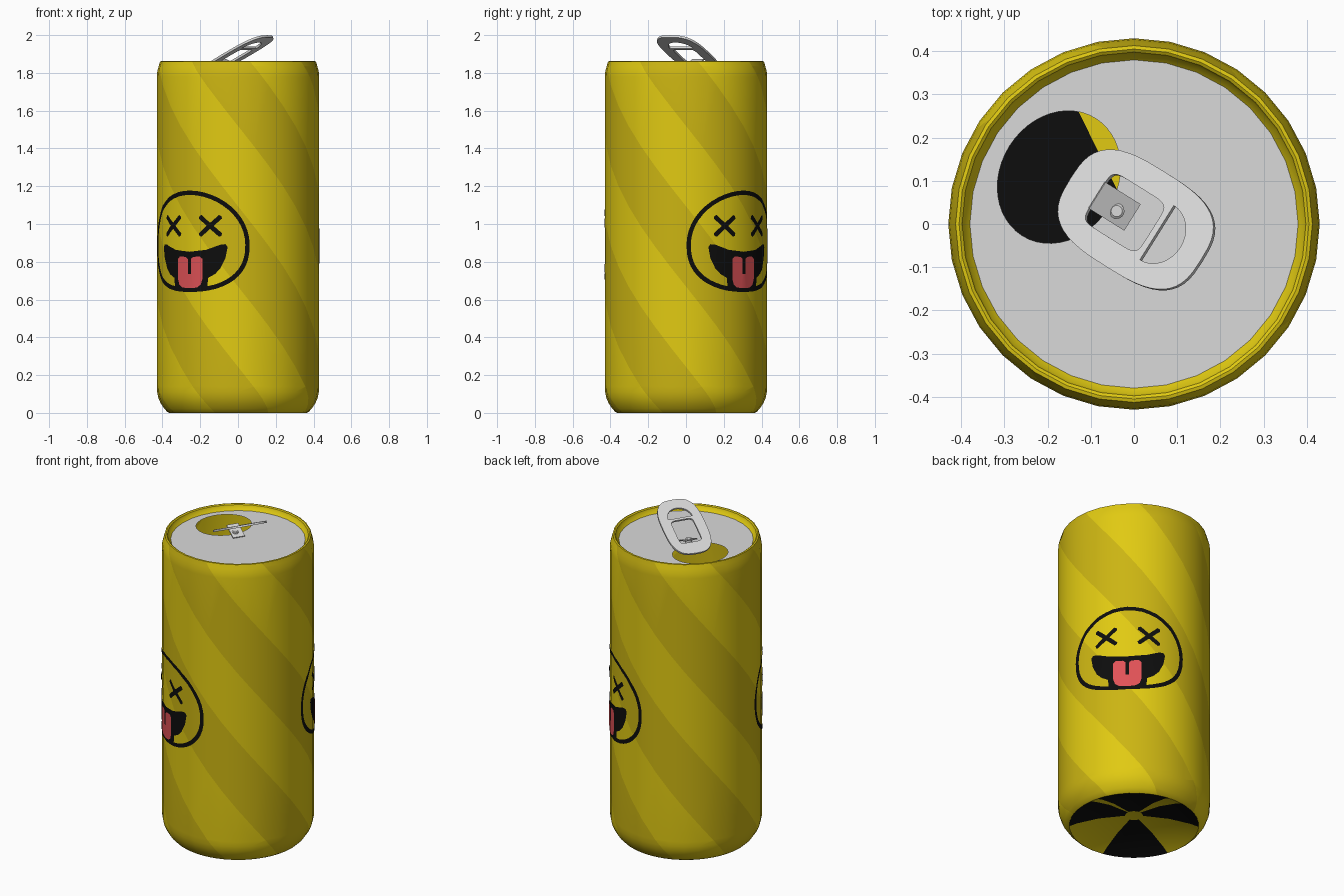
import bpy, bmesh, math
from math import pi, cos, sin, radians, degrees

if "Cube" in bpy.data.objects:
    bpy.data.objects.remove(bpy.data.objects["Cube"])

R, N = 0.43, 32
GIRTH = 2 * pi * R
AXIS = radians(-32)          # direction the pull tab points


def material(name, rgb):
    m = bpy.data.materials.new(name)
    m.diffuse_color = (*rgb, 1)
    m.use_nodes = True
    m.node_tree.nodes["Principled BSDF"].inputs["Base Color"].default_value = m.diffuse_color
    return m


YELLOW = material("yellow", (0.75, 0.59, 0.006))
BAND = material("dark_yellow", (0.60, 0.46, 0.006))
BLACK = material("black", (0.004, 0.004, 0.004))
RED = material("tongue_red", (0.75, 0.085, 0.095))
METAL = material("aluminium", (0.70, 0.70, 0.70))


def finish(bm, name, mats, smooth=True):
    me = bpy.data.meshes.new(name)
    bm.to_mesh(me)
    bm.free()
    ob = bpy.data.objects.new(name, me)
    bpy.context.collection.objects.link(ob)
    for m in mats:
        me.materials.append(m)
    if smooth:
        bpy.ops.object.select_all(action='DESELECT')
        ob.select_set(True)
        bpy.context.view_layer.objects.active = ob
        bpy.ops.object.shade_smooth_by_angle(angle=radians(35))
    return ob


def oval(cx, cy, a, b, p=2.0, low=None, n=48):
    """Superellipse loop; low gives a different half height below centre."""
    pts = []
    for i in range(n):
        c, s = cos(2 * pi * i / n), sin(2 * pi * i / n)
        h = low if low and s < 0 else b
        q = p if not low or s < 0 else 2.0
        pts.append((cx + a * math.copysign(abs(c) ** (2 / q), c),
                    cy + h * math.copysign(abs(s) ** (2 / q), s)))
    return pts


def flat(*loops):
    """Flat filled shape; further loops are holes."""
    bm = bmesh.new()
    for pts in loops:
        vs = [bm.verts.new((x, y, 0)) for x, y in pts]
        for i, v in enumerate(vs):
            bm.edges.new((v, vs[i - 1]))
    bmesh.ops.triangle_fill(bm, edges=bm.edges[:], use_beauty=True, normal=(0, 0, 1))
    for f in bm.faces:
        f.normal_update()
        if f.normal.z < 0:
            f.normal_flip()
    return bm


def cut(bm, co, no):
    bmesh.ops.bisect_plane(bm, geom=bm.verts[:] + bm.edges[:] + bm.faces[:],
                           dist=1e-5, plane_co=co, plane_no=no)


def cut_columns(bm):
    for i in range(-N, 2 * N):
        cut(bm, (i * GIRTH / N, 0, 0), (1, 0, 0))


# Outer profile of the can as (height, radius)
PROFILE = [(0, 0.365), (0.006, 0.375), (0.022, 0.39), (0.05, 0.409), (0.08, 0.422),
           (0.11, 0.428), (0.14, R), (1.78, R), (1.81, 0.427), (1.835, 0.42), (1.86, 0.413)]


def radius(z):
    for (z0, r0), (z1, r1) in zip(PROFILE, PROFILE[1:]):
        if z <= z1:
            return r0 + (r1 - r0) * (z - z0) / (z1 - z0)
    return PROFILE[-1][1]


def wrap(bm, off=0.0):
    """Roll a flat (arc length, height) mesh round the faceted can."""
    step = 2 * pi / N
    for v in bm.verts:
        th, z = v.co.x / R, v.co.y
        r = (radius(z) + off) * cos(step / 2) / cos(th % step - step / 2)
        v.co = (r * cos(th), r * sin(th), z)


def lathe(name, prof, mats, segs=N, rule=None, at=(0, 0)):
    bm = bmesh.new()
    rings = [[bm.verts.new((at[0] + r * cos(2 * pi * j / segs), at[1] + r * sin(2 * pi * j / segs), z))
              for j in range(segs)] for r, z in prof]
    for i, (a, b) in enumerate(zip(rings, rings[1:])):
        for j in range(segs):
            k = (j + 1) % segs
            f = bm.faces.new((a[j], a[k], b[k], b[j]))
            if rule:
                f.material_index = rule(360 * (j + 0.5) / segs, (prof[i][0] + prof[i + 1][0]) / 2)
    bmesh.ops.remove_doubles(bm, verts=bm.verts[:], dist=1e-5)
    return finish(bm, name, mats)


# Can wall: unrolled sheet cut along diagonal bands, then rolled up
P = 0.425
K = 8 * P / GIRTH
SHIFT = 0.244
wall = flat([(0, 0), (GIRTH, 0), (GIRTH, 1.86), (0, 1.86)])
bmesh.ops.dissolve_limit(wall, angle_limit=0.01, verts=wall.verts[:], edges=wall.edges[:])
for z, _ in PROFILE[1:-1]:
    cut(wall, (0, z, 0), (0, 1, 0))
cut_columns(wall)
for i in range(14):
    cut(wall, (0, SHIFT + i * P, 0), (K, 1, 0))
for f in wall.faces:
    c = f.calc_center_median()
    f.material_index = math.floor((c.y + K * c.x - SHIFT) / P) % 2
wrap(wall)
bmesh.ops.remove_doubles(wall, verts=wall.verts[:], dist=1e-4)
finish(wall, "can_wall", [YELLOW, BAND])

# Rolled rim, domed base with black sectors, and inner floor
lathe("rim", [(0.413, 1.86), (0.405, 1.862), (0.398, 1.857), (0.394, 1.842), (0.378, 1.826)], [YELLOW])


def base_rule(a, r):
    sectors = ((-41, 9), (16, 82), (96, 144), (198, 260))
    return int(r > 0.03 and any(lo <= a <= hi or lo <= a - 360 <= hi for lo, hi in sectors))


lathe("base", [(0, 0.065), (0.05, 0.064), (0.2, 0.048), (0.32, 0.018), (0.365, 0)],
      [YELLOW, BLACK], 96, base_rule)
lathe("inner_floor", [(0.4, 0.085), (0.2, 0.085), (0, 0.085)], [YELLOW, BLACK], 96,
      lambda a, r: int(117 < a < 260))


# Smiling faces: thin plates wrapped on the wall, one on each side
def mirrored(half):
    return half + [(-x, y) for x, y in reversed(half) if x > 0]


def bar(x, z, ang, l=0.075, w=0.0125):
    c, s = cos(ang), sin(ang)
    return [(x + c * a - s * b, z + s * a + c * b)
            for a, b in ((-l, -w), (l, -w), (l + 0.006, 0), (l, w), (-l, w), (-l - 0.006, 0))]


MOUTH = mirrored([(0, 0.853), (0.1, 0.863), (0.185, 0.892), (0.207, 0.893), (0.218, 0.878),
                  (0.207, 0.82), (0.18, 0.765), (0.15, 0.735), (0.112, 0.715), (0.106, 0.65)])
TONGUE = mirrored([(0.01, 0.735), (0.011, 0.815), (0.025, 0.826), (0.065, 0.828), (0.08, 0.815),
                   (0.08, 0.71), (0.07, 0.68), (0.05, 0.665), (0.02, 0.66)])
OUTLINE = (oval(0, 0.89, 0.335, 0.287, 2.4, 0.25),
           oval(0, 0.89, 0.312, 0.264, 2.4, 0.227))


def plate(name, mat, centre, off, *loops):
    bm = flat(*[[(x + centre, z) for x, z in lp] for lp in loops])
    cut_columns(bm)
    wrap(bm, off)
    finish(bm, name, [mat])


for side, ang in (("back", 45.0), ("front", 233.6)):
    u = radians(ang) * R
    plate(side + "_face_outline", BLACK, u, 0.002, *OUTLINE)
    plate(side + "_mouth", BLACK, u, 0.003, MOUTH)
    plate(side + "_tongue", RED, u, 0.005, TONGUE)
    for s, eye in ((-1, "left"), (1, "right")):
        for d, tilt in ((1, "rising"), (-1, "falling")):
            plate(f"{side}_{eye}_eye_{tilt}", BLACK, u, 0.003 + 0.0005 * d,
                  bar(s * 0.123, 0.99, d * radians(40)))


def tab_space(bm, height):
    """Turn (along, across) into world space, height given by distance along."""
    for v in bm.verts:
        d, n, z = v.co
        v.co = (d * cos(AXIS) - n * sin(AXIS), d * sin(AXIS) + n * cos(AXIS), z + height(d))


# Lid with drinking hole
lid = flat(oval(0, 0, 0.381, 0.381, n=64), oval(-0.205, 0, 0.135, 0.16))
tab_space(lid, lambda d: 1.828)
finish(lid, "lid", [METAL], smooth=False)


def sheet(name, thick, height, *loops):
    bm = flat(*loops)
    tab_space(bm, height)
    ob = finish(bm, name, [METAL], smooth=False)
    mod = ob.modifiers.new("thickness", 'SOLIDIFY')
    mod.thickness, mod.offset = thick, 0


# Raised pull tab with square window and finger hole
C = 0.011
finger = [(0.058 + 0.064 * sin(pi * i / 16), C - 0.074 * cos(pi * i / 16)) for i in range(17)]
sheet("pull_tab", 0.012, lambda d: 1.905 + 0.5 * d,
      oval(0, C, 0.178, 0.129, 3.0), oval(-0.03, C, 0.075, 0.068, 7), finger)
# Bent tongue and rivet holding the tab to the lid
sheet("rivet_tongue", 0.006, lambda d: 1.832 - 0.4 * (d + 0.01),
      [(-0.108, C - 0.036), (-0.012, C - 0.036), (-0.012, C + 0.036), (-0.108, C + 0.036)])
lathe("rivet", [(0.018, 1.82), (0.018, 1.853), (0.013, 1.857), (0, 1.857)], [METAL], 16, at=(-0.04, 0.03))
